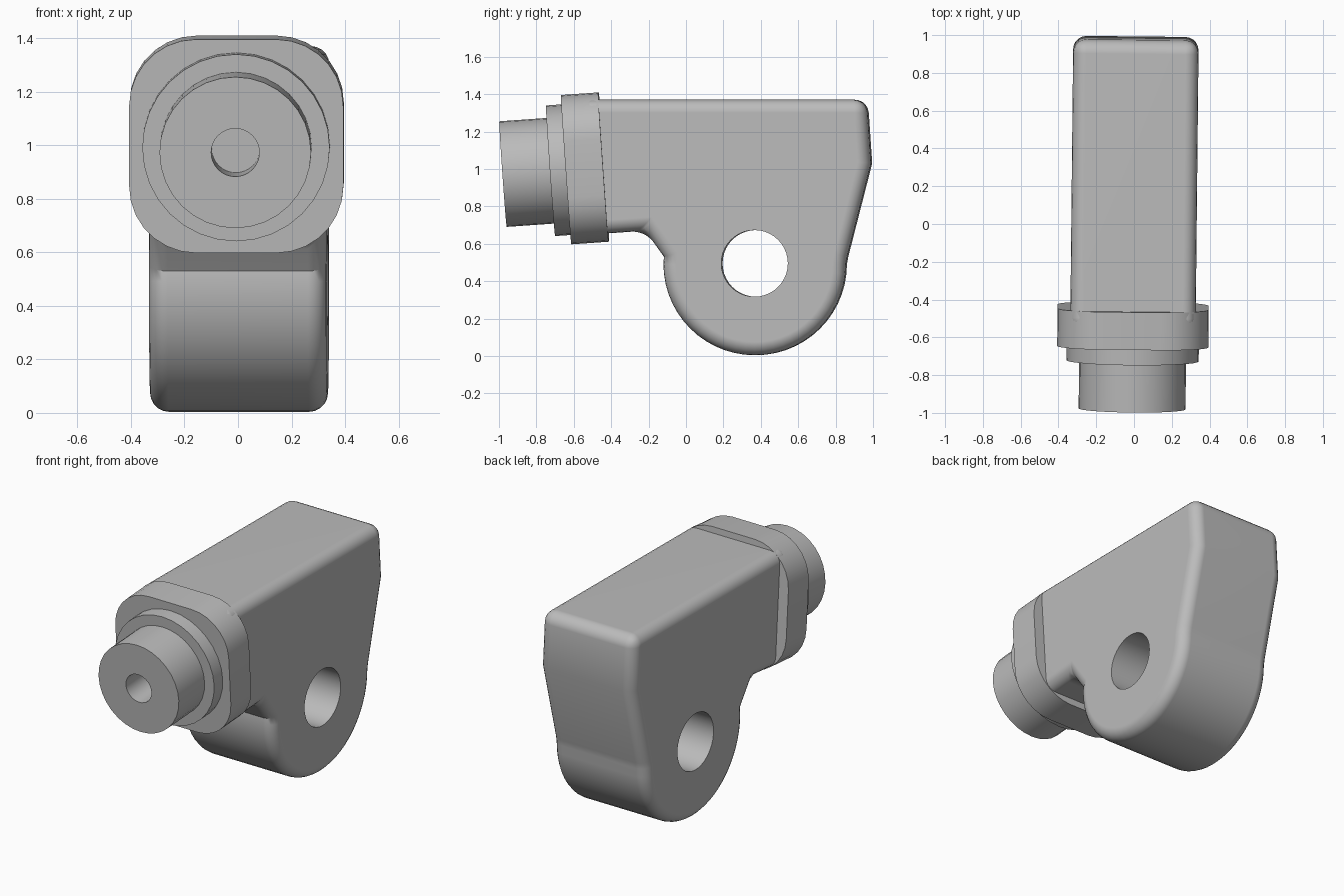
import bpy, bmesh
from math import sin, cos, pi, radians
from mathutils import Matrix

if "Cube" in bpy.data.objects:
    bpy.data.objects.remove(bpy.data.objects["Cube"])

grey = bpy.data.materials.new("plain_grey")
grey.use_nodes = True
grey.diffuse_color = (0.5, 0.5, 0.5, 1)
grey.node_tree.nodes["Principled BSDF"].inputs["Base Color"].default_value = (0.5, 0.5, 0.5, 1)

YAW = Matrix.Rotation(radians(-0.6), 4, 'Z')
# Frame of the slightly drooping nozzle, looking along local -y
NOZZLE = YAW @ Matrix.Translation((0, -0.44, 1.01)) @ Matrix.Rotation(radians(4), 4, 'X')


def prism(name, points, shift, matrix):
    """Extrude a closed outline of 3D points along a vector."""
    bm = bmesh.new()
    face = bm.faces.new([bm.verts.new(p) for p in points])
    moved = bmesh.ops.extrude_face_region(bm, geom=[face])["geom"]
    bmesh.ops.translate(bm, vec=shift, verts=[v for v in moved if isinstance(v, bmesh.types.BMVert)])
    bmesh.ops.recalc_face_normals(bm, faces=bm.faces)
    bm.transform(matrix)
    mesh = bpy.data.meshes.new(name)
    bm.to_mesh(mesh)
    bm.free()
    mesh.materials.append(grey)
    obj = bpy.data.objects.new(name, mesh)
    bpy.context.collection.objects.link(obj)
    return obj


def arc(cx, cz, r, start, end, steps):
    angles = [radians(start + (end - start) * i / steps) for i in range(steps + 1)]
    return [(cx + r * cos(a), cz + r * sin(a)) for a in angles]


def disc(name, r, front, back):
    """Round section of the nozzle between two depths."""
    ring = arc(0, 0, r, 0, 360, 32)[:-1]
    return prism(name, [(x, -back, z) for x, z in ring], (0, back - front, 0), NOZZLE)


def activate(obj):
    bpy.ops.object.select_all(action='DESELECT')
    obj.select_set(True)
    bpy.context.view_layer.objects.active = obj


def cut(obj, cutter):
    mod = obj.modifiers.new("hole", 'BOOLEAN')
    mod.object = cutter
    mod.solver = 'EXACT'
    activate(obj)
    bpy.ops.object.modifier_apply(modifier=mod.name)
    bpy.data.objects.remove(cutter)


def smooth(obj):
    activate(obj)
    bpy.ops.object.shade_smooth_by_angle(angle=radians(30))


# Body: side profile with a round lower lug and softened edges
HALF = 0.332
profile = [(-0.57, 1.37), (0.97, 1.37), (0.993, 1.03), (0.865, 0.53)]
profile += arc(0.37, 0.492, 0.488, 0, -180, 28)
profile += [(-0.115, 0.53), (-0.215, 0.67), (-0.57, 0.645)]
body = prism("body", [(-HALF, y, z) for y, z in profile], (2 * HALF, 0, 0), YAW)
bevel = body.modifiers.new("soft_edges", 'BEVEL')
bevel.width = 0.07
bevel.segments = 5
bevel.limit_method = 'ANGLE'
bevel.angle_limit = radians(42)
activate(body)
bpy.ops.object.modifier_apply(modifier=bevel.name)

# Pin hole through the lug
hole = arc(0.37, 0.495, 0.178, 0, 360, 40)[:-1]
cut(body, prism("pin_hole_cutter", [(-0.6, y, z) for y, z in hole], (1.2, 0, 0), YAW))
smooth(body)
body.modifiers.new("flat_sides", 'WEIGHTED_NORMAL').keep_sharp = True

# Collar: rounded square plate
R, C = 0.25, 0.15
corners = [(C, C, 0), (-C, C, 90), (-C, -C, 180), (C, -C, 270)]
outline = [p for x, z, a in corners for p in arc(x, z, R, a, a + 90, 7)]
collar = prism("collar", [(x, 0, z) for x, z in outline], (0, -0.2, 0), NOZZLE)
smooth(collar)

# Stepped nozzle with a blind bore
smooth(disc("step_ring", 0.35, 0.285, 0.1))
nozzle = disc("nozzle", 0.283, 0.54, 0.15)
cut(nozzle, disc("bore_cutter", 0.09, 0.6, 0.33))
smooth(nozzle)
